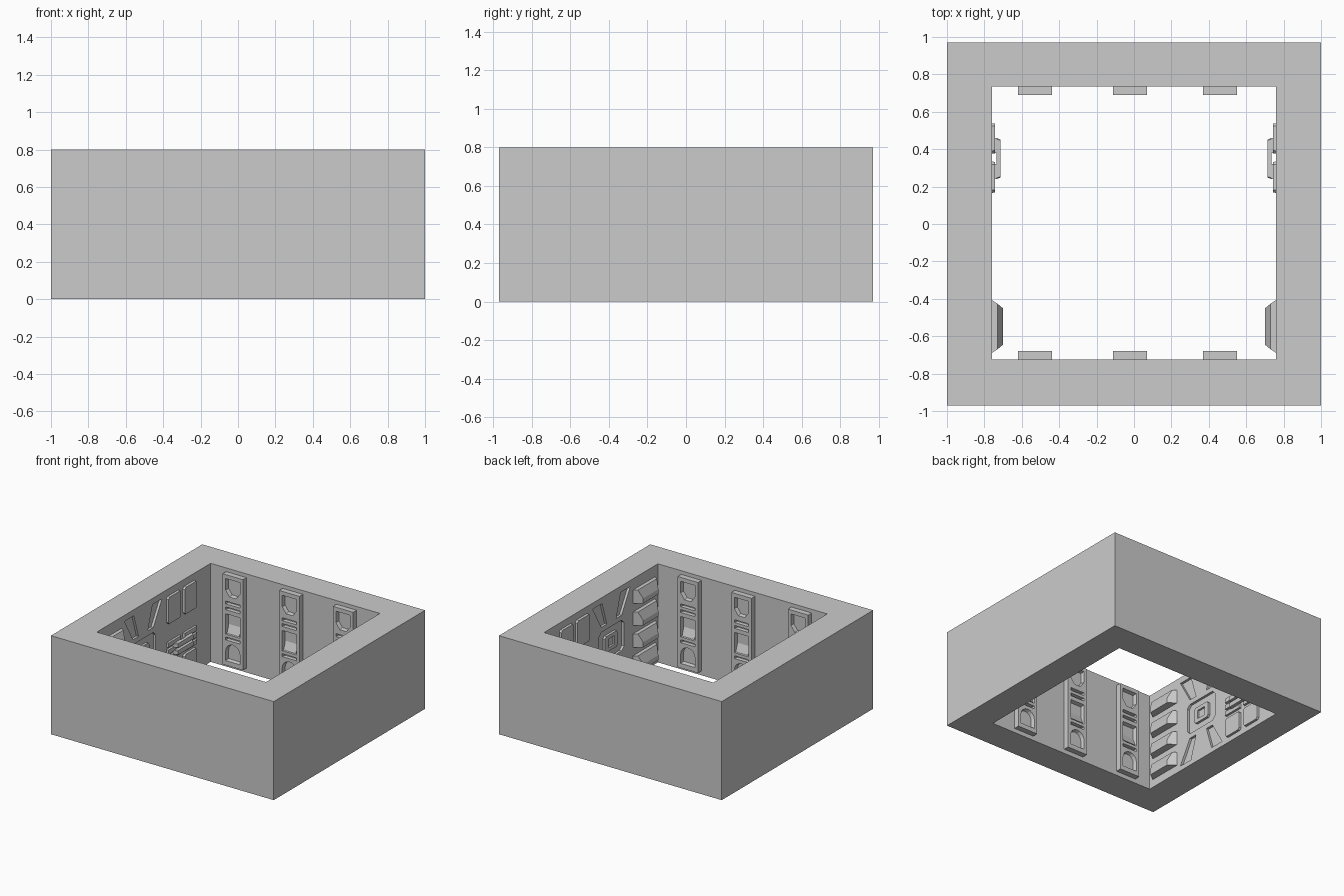
import bpy, bmesh, math

if "Cube" in bpy.data.objects:
    bpy.data.objects.remove(bpy.data.objects["Cube"])


def prism(name, pts, w0, w1, axis, taper=1.0):
    """Extrude outline (u, z) from w0 to w1 along x or y; the w1 end may shrink."""
    cu = (min(p[0] for p in pts) + max(p[0] for p in pts)) / 2
    cv = (min(p[1] for p in pts) + max(p[1] for p in pts)) / 2
    bm = bmesh.new()
    rings = []
    for w, k in ((w0, 1.0), (w1, taper)):
        ring = []
        for u, v in pts:
            u, v = cu + (u - cu) * k, cv + (v - cv) * k
            ring.append(bm.verts.new((u, w, v) if axis == 'y' else (w, u, v)))
        rings.append(ring)
    a, b = rings
    n = len(pts)
    bm.faces.new(a)
    bm.faces.new(b)
    for i in range(n):
        bm.faces.new((a[i], a[(i + 1) % n], b[(i + 1) % n], b[i]))
    bmesh.ops.recalc_face_normals(bm, faces=bm.faces)
    me = bpy.data.meshes.new(name)
    bm.to_mesh(me)
    bm.free()
    ob = bpy.data.objects.new(name, me)
    bpy.context.collection.objects.link(ob)
    return ob


def rect(u0, u1, v0, v1, c=0.0):
    if not c:
        return [(u0, v0), (u1, v0), (u1, v1), (u0, v1)]
    return [(u0 + c, v0), (u1 - c, v0), (u1, v0 + c), (u1, v1 - c),
            (u1 - c, v1), (u0 + c, v1), (u0, v1 - c), (u0, v0 + c)]


def cut(ob, cutters):
    bpy.context.view_layer.objects.active = ob
    for c in cutters:
        c.hide_render = True
        m = ob.modifiers.new("cut", 'BOOLEAN')
        m.operation, m.solver, m.object = 'DIFFERENCE', 'EXACT', c
        bpy.ops.object.modifier_apply(modifier=m.name)
        bpy.data.objects.remove(c)


W, BACK, FRONT = 0.76, 0.735, -0.725      # inner wall faces

# Square wall frame with open middle
frame = prism("wall_frame", rect(-1, 1, 0, 0.8), -0.97, 0.97, 'y')
hole = bpy.data.objects.new("hole", prism("hole_box", rect(FRONT, BACK, -0.1, 0.9), -W, W, 'x').data)
bpy.data.objects.remove(bpy.data.objects["hole_box"])
bpy.context.collection.objects.link(hole)
cutters = [hole]

# Recessed slanted panels and centre panel in both side walls
slant = [(-0.07, 0.56), (0.0, 0.56), (0.11, 0.75), (-0.01, 0.75)]
for s in (-1, 1):
    for fy in (False, True):
        for fz in (False, True):
            pts = [(-0.26 - u if fy else u, 0.79 - v if fz else v) for u, v in slant]
            cutters.append(prism("slant_cut", pts, s * (W - 0.03), s * (W + 0.02), 'x'))
    cutters.append(prism("centre_cut", rect(-0.29, 0.03, 0.27, 0.52, 0.03),
                         s * (W - 0.03), s * (W + 0.02), 'x'))
cut(frame, cutters)

for s in (-1, 1):
    side = "left" if s < 0 else "right"
    # Raised square boss inside the centre panel
    boss = prism(side + "_boss", rect(-0.21, -0.05, 0.33, 0.46, 0.015), s * (W + 0.025), s * W, 'x')
    cut(boss, [prism("boss_cut", rect(-0.17, -0.09, 0.36, 0.43), s * (W - 0.02), s * (W + 0.015), 'x')])

    # Raised plates, upper and lower rows
    for y0, y1 in ((0.165, 0.335), (0.375, 0.54)):
        for z0, z1 in ((0.52, 0.745), (0.04, 0.2)):
            prism(side + "_plate", rect(y0, y1, z0, z1, 0.015), s * (W + 0.01), s * (W - 0.018), 'x', 0.96)
        # Latch strips between the plates
        for z in (0.245, 0.30, 0.355):
            prism(side + "_latch_strip", rect(y0, y1, z - 0.018, z + 0.018),
                  s * (W + 0.01), s * (W - 0.018), 'x', 0.96)

    # Bridging grips standing clear of the wall
    for z in (0.272, 0.328):
        for y0, y1 in ((0.24, 0.32), (0.38, 0.46)):
            prism(side + "_grip_foot", rect(y0, y1, z - 0.018, z + 0.018), s * (W - 0.005), s * (W - 0.03), 'x')
        prism(side + "_grip", rect(0.24, 0.46, z - 0.02, z + 0.02, 0.006),
              s * (W - 0.025), s * (W - 0.047), 'x', 0.92)

    # Four tapered shelf blocks with a sloped upper edge
    for i in range(4):
        z = 0.065 + 0.178 * i
        bm = bmesh.new()
        secs = []
        for sign in (-1, 1):
            row = []
            for d, v in ((-0.01, 0), (0.06, 0), (0.06, 0.04), (0.03, 0.11), (-0.01, 0.11)):
                half = 0.147 - 0.05 * max(d, 0) / 0.06
                row.append(bm.verts.new((s * (W - d), -0.548 + sign * half, z + v)))
            secs.append(row)
        a, b = secs
        bm.faces.new(a)
        bm.faces.new(b)
        for k in range(5):
            bm.faces.new((a[k], a[(k + 1) % 5], b[(k + 1) % 5], b[k]))
        bmesh.ops.recalc_face_normals(bm, faces=bm.faces)
        me = bpy.data.meshes.new(side + "_shelf")
        bm.to_mesh(me)
        bm.free()
        bpy.context.collection.objects.link(bpy.data.objects.new(side + "_shelf", me))

# Pilasters on front and back walls with recessed niches
for wall, s, name in ((BACK, -1, "back"), (FRONT, 1, "front")):
    face = wall + s * 0.045
    for x in (-0.53, -0.022, 0.46):
        p = prism(name + "_pilaster", rect(x - 0.091, x + 0.091, 0.035, 0.77), wall - s * 0.01, face, 'y')
        r = 0.066
        arch = [(x - r, 0.07), (x + r, 0.07)]
        arch += [(x + r * math.cos(t * math.pi / 8), 0.15 + r * math.sin(t * math.pi / 8)) for t in range(9)]
        shapes = [
            [(x - 0.03, 0.595), (x + 0.03, 0.595), (x + r, 0.645), (x + r, 0.74), (x - r, 0.74), (x - r, 0.645)],
            rect(x - r, x + r, 0.532, 0.556), rect(x - r, x + r, 0.485, 0.509),
            rect(x - r, x + r, 0.285, 0.455), rect(x - r, x + r, 0.24, 0.264), arch]
        cut(p, [prism("niche_cut", q, face + s * 0.01, face - s * 0.03, 'y', 0.88) for q in shapes])
        # Sloped block in the middle niche
        bpts = [(face - s * 0.034, 0.295), (face - s * 0.004, 0.295), (face - s * 0.034, 0.37)]
        w = prism(name + "_wedge", bpts, x - 0.055, x + 0.055, 'x')
        w.name = name + "_wedge"
